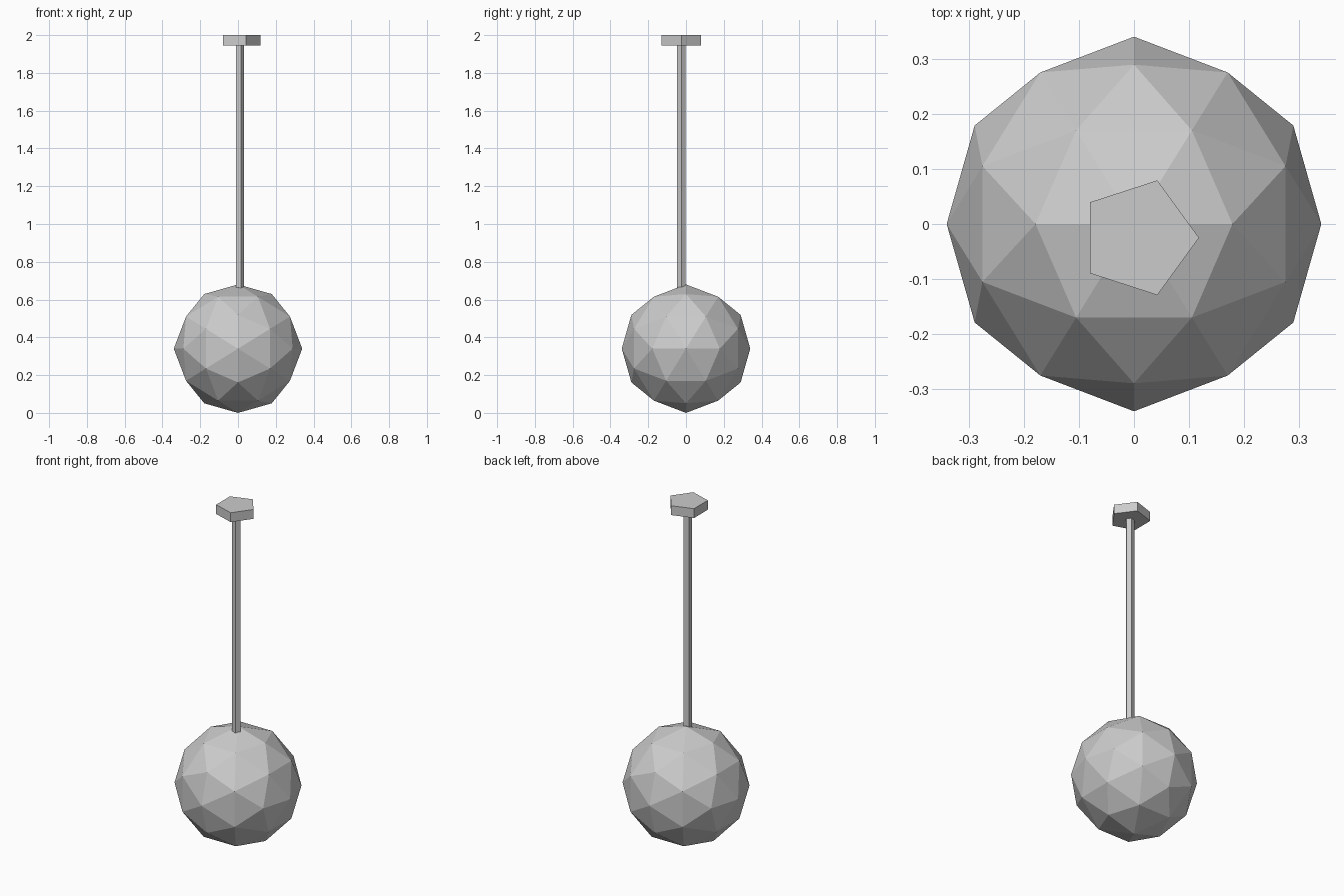
import bpy
import bmesh
from math import sqrt
from mathutils import Matrix, Vector

cube = bpy.data.objects.get("Cube")
if cube:
    bpy.data.objects.remove(cube, do_unlink=True)

GREY = (0.6, 0.6, 0.6, 1.0)
mat = bpy.data.materials.new("light_grey")
mat.use_nodes = True
mat.diffuse_color = GREY
mat.node_tree.nodes["Principled BSDF"].inputs["Base Color"].default_value = GREY


def finish(name, bm):
    bmesh.ops.recalc_face_normals(bm, faces=bm.faces)
    mesh = bpy.data.meshes.new(name)
    bm.to_mesh(mesh)
    bm.free()
    mesh.materials.append(mat)
    obj = bpy.data.objects.new(name, mesh)
    bpy.context.collection.objects.link(obj)
    return obj


def pentagon_prism(name, radius, bottom, top):
    """Five-sided prism with one corner towards +x."""
    bm = bmesh.new()
    bmesh.ops.create_circle(bm, cap_ends=True, segments=5, radius=radius)
    corner = max(bm.verts, key=lambda v: v.co.y).co
    turn = Vector((1, 0)).angle_signed(corner.xy)
    bmesh.ops.rotate(bm, verts=bm.verts, matrix=Matrix.Rotation(turn, 3, "Z"))
    bmesh.ops.translate(bm, verts=bm.verts, vec=(0.0085, -0.025, bottom))
    grown = bmesh.ops.extrude_face_region(bm, geom=bm.faces[:], use_keep_orig=True)
    verts = [g for g in grown["geom"] if isinstance(g, bmesh.types.BMVert)]
    bmesh.ops.translate(bm, verts=verts, vec=(0, 0, top - bottom))
    return finish(name, bm)


# Faceted ball: axis-aligned icosahedron corners plus its edge midpoints
R = 0.34
PHI = (1 + sqrt(5)) / 2
corners = []
for a in (-1, 1):
    for b in (-PHI, PHI):
        corners += [Vector((b, a, 0)), Vector((0, b, a)), Vector((a, 0, b))]
middles = [(p + q) / 2 for i, p in enumerate(corners) for q in corners[:i]
           if (p - q).length < 2.1]
bm = bmesh.new()
for p in corners + middles:
    bm.verts.new(p.normalized() * R + Vector((0, 0, R)))
bmesh.ops.convex_hull(bm, input=bm.verts[:])
finish("ball", bm)

# Thin rod rising from the ball, and the flat cap on top
pentagon_prism("rod", 0.0245, 0.655, 1.95)
pentagon_prism("cap", 0.1095, 1.945, 2.0)
